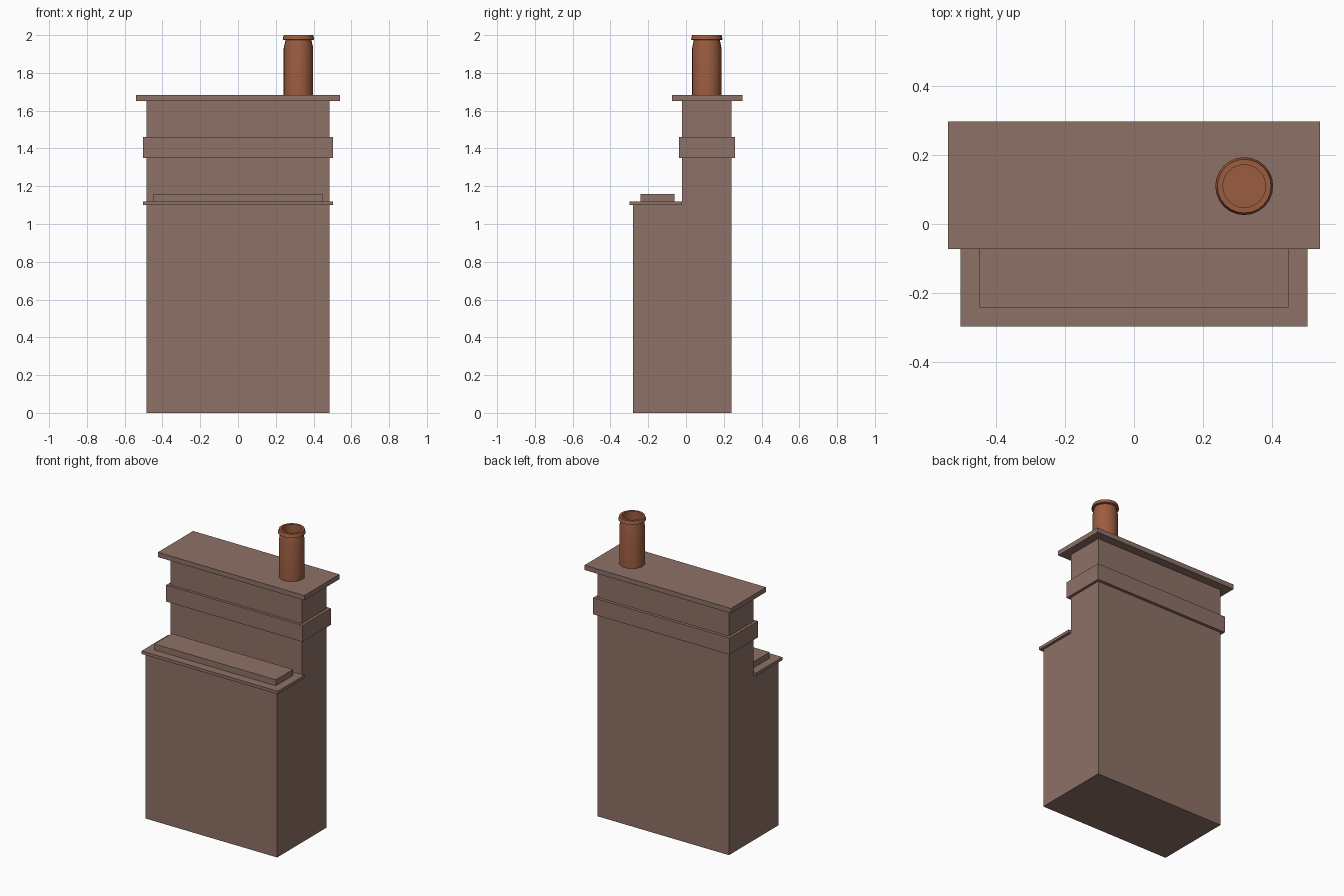
import bpy, bmesh, math

if "Cube" in bpy.data.objects:
    bpy.data.objects.remove(bpy.data.objects["Cube"])


def material(name, rgb):
    m = bpy.data.materials.new(name)
    m.diffuse_color = (*rgb, 1)
    m.use_nodes = True
    m.node_tree.nodes["Principled BSDF"].inputs["Base Color"].default_value = m.diffuse_color
    return m


STONE = material("brown stone", (0.27, 0.165, 0.135))
CLAY = material("terracotta", (0.33, 0.108, 0.052))


def finish(name, bm, mat):
    bmesh.ops.recalc_face_normals(bm, faces=bm.faces)
    mesh = bpy.data.meshes.new(name)
    bm.to_mesh(mesh)
    bm.free()
    mesh.materials.append(mat)
    ob = bpy.data.objects.new(name, mesh)
    bpy.context.collection.objects.link(ob)
    return ob


def prism(name, half_width, profile, mat):
    """Extrude a (y, z) outline across x, centred on x = 0."""
    bm = bmesh.new()
    face = bm.faces.new([bm.verts.new((-half_width, y, z)) for y, z in profile])
    ext = bmesh.ops.extrude_face_region(bm, geom=[face])
    verts = [v for v in ext["geom"] if isinstance(v, bmesh.types.BMVert)]
    bmesh.ops.translate(bm, verts=verts, vec=(2 * half_width, 0, 0))
    return finish(name, bm, mat)


def slab(name, half_width, y0, y1, z0, z1):
    return prism(name, half_width, [(y0, z0), (y1, z0), (y1, z1), (y0, z1)], STONE)


def lathe(name, centre, profile, mat, sides=24):
    """Revolve an (r, z) outline and close both ends with flat discs."""
    bm = bmesh.new()
    rings = [[bm.verts.new((centre[0] + r * math.cos(2 * math.pi * i / sides),
                            centre[1] + r * math.sin(2 * math.pi * i / sides), z))
              for i in range(sides)] for r, z in profile]
    for a, b in zip(rings, rings[1:]):
        for i in range(sides):
            j = (i + 1) % sides
            bm.faces.new((a[i], a[j], b[j], b[i]))
    bm.faces.new(rings[0])
    bm.faces.new(rings[-1])
    return finish(name, bm, mat)


# Stepped chimney stack
prism("chimney_stack", 0.485,
      [(-0.28, 0), (0.24, 0), (0.24, 1.65), (-0.02, 1.65), (-0.02, 1.10), (-0.28, 1.10)],
      STONE)

# Ledge on the front shoulder, collar band and cap
slab("shoulder_ledge", 0.503, -0.298, -0.02, 1.10, 1.12)
slab("shoulder_step", 0.448, -0.242, -0.06, 1.12, 1.16)
slab("collar_band", 0.503, -0.038, 0.26, 1.35, 1.46)
slab("cap_slab", 0.54, -0.073, 0.298, 1.65, 1.682)

# Hollow clay pot with a flared lip
pot = lathe("chimney_pot", (0.32, 0.11),
            [(0.078, 1.68), (0.078, 1.93), (0.069, 1.974), (0.084, 1.976),
             (0.078, 2.0), (0.062, 2.0), (0.062, 1.91)], CLAY)
bpy.context.view_layer.objects.active = pot
pot.select_set(True)
bpy.ops.object.shade_smooth_by_angle(angle=math.radians(30))
